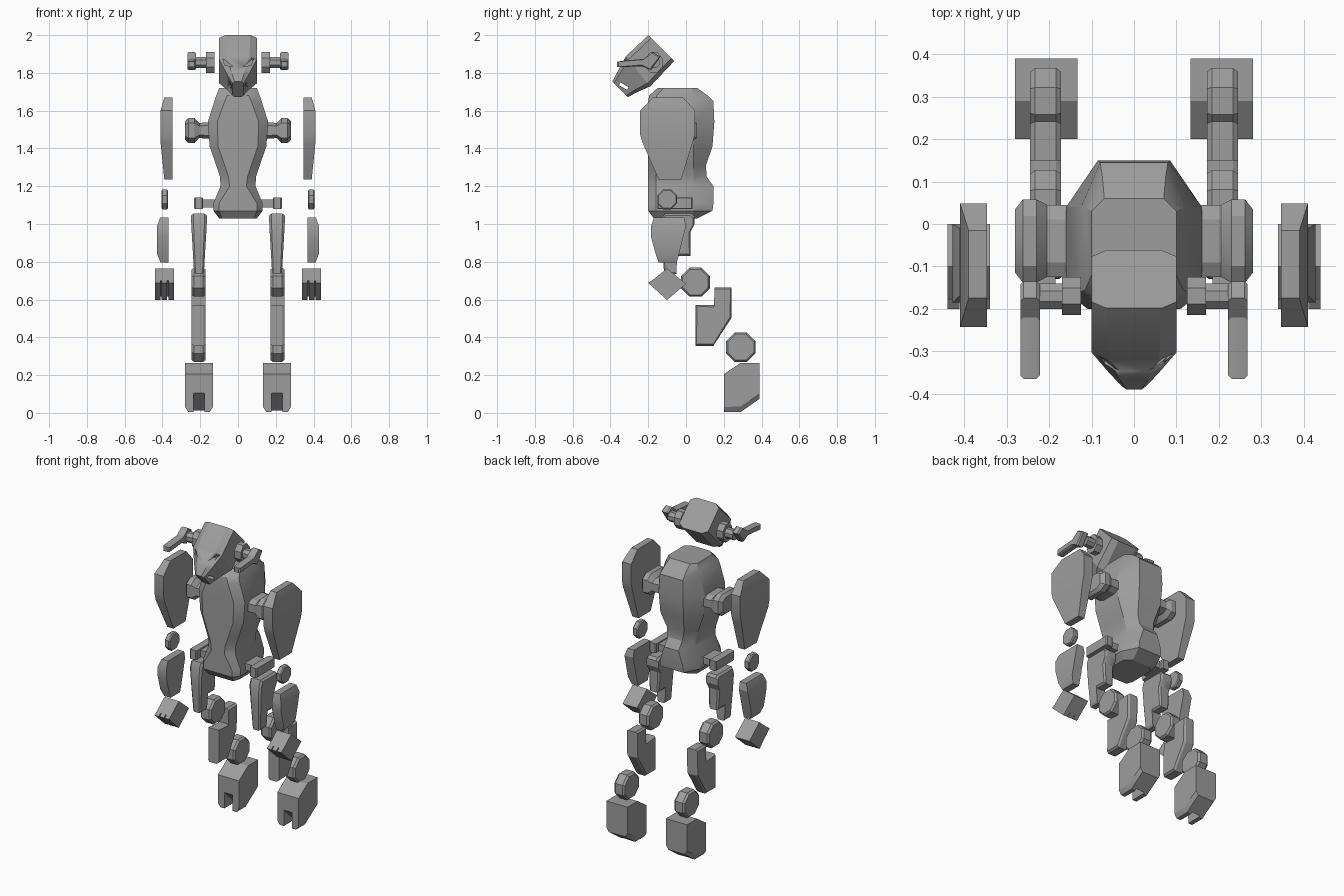
import bpy, bmesh, math
from mathutils import Vector

if "Cube" in bpy.data.objects:
    bpy.data.objects.remove(bpy.data.objects["Cube"])

grey = bpy.data.materials.new("grey_metal")
grey.diffuse_color = (0.34, 0.34, 0.34, 1)
grey.use_nodes = True
grey.node_tree.nodes["Principled BSDF"].inputs["Base Color"].default_value = grey.diffuse_color


def loft(name, rings):
    """Closed skin through rings of equal point count."""
    bm = bmesh.new()
    vs = [[bm.verts.new(p) for p in r] for r in rings]
    n = len(rings[0])
    for a, b in zip(vs, vs[1:]):
        for i in range(n):
            j = (i + 1) % n
            bm.faces.new((a[i], a[j], b[j], b[i]))
    bm.faces.new(vs[0][::-1])
    bm.faces.new(vs[-1])
    bmesh.ops.remove_doubles(bm, verts=bm.verts, dist=1e-4)
    bmesh.ops.recalc_face_normals(bm, faces=bm.faces)
    me = bpy.data.meshes.new(name)
    bm.to_mesh(me)
    bm.free()
    ob = bpy.data.objects.new(name, me)
    bpy.context.collection.objects.link(ob)
    me.materials.append(grey)
    bpy.ops.object.select_all(action='DESELECT')
    bpy.context.view_layer.objects.active = ob
    ob.select_set(True)
    bpy.ops.object.shade_smooth_by_angle(angle=math.radians(25))
    return ob


def pair(name, rings):
    """Left and right copies across x = 0."""
    for s, side in ((1, "left"), (-1, "right")):
        loft(f"{side}_{name}", [[(s * x, y, z) for x, y, z in r] for r in rings])


def prism(prof, x0, x1, ch=0.0, inset=0.012, taper=None):
    """Rings of a (y, z) profile run along x, with chamfered ends."""
    c = sum((Vector(p) for p in prof), Vector((0, 0))) / len(prof)
    small = [c + (Vector(p) - c) * (1 - inset / max(0.001, (Vector(p) - c).length)) for p in prof]
    steps = [(x0, small), (x0 + ch, prof), (x1 - ch, prof), (x1, small)] if ch else [(x0, prof), (x1, prof)]
    m = (x0 + x1) / 2
    t = taper or (lambda z: 1)
    return [[(m + (x - m) * t(z), y, z) for y, z in p] for x, p in steps]


def octagon(y, z, ry, rz=None, k=0.414):
    rz = rz or ry
    return [(y + a * ry, z + b * rz) for a, b in
            ((1, k), (k, 1), (-k, 1), (-1, k), (-1, -k), (-k, -1), (k, -1), (1, -k))]


def cut(target, cutter):
    m = target.modifiers.new("cut", 'BOOLEAN')
    m.operation = 'DIFFERENCE'
    m.object = cutter
    m.solver = 'EXACT'
    bpy.context.view_layer.objects.active = target
    bpy.ops.object.modifier_apply(modifier=m.name)
    bpy.data.objects.remove(cutter)


# torso: z, side half width, front half width, back half width, front y, back y
torso = []
for z, wo, wi, wb, yf, yb in (
        (1.03, .10, .085, .06, -.17, .06), (1.07, .13, .10, .08, -.20, .14),
        (1.11, .13, .10, .08, -.20, .145), (1.20, .093, .045, .05, -.20, .145),
        (1.25, .095, .05, .05, -.20, .11), (1.31, .115, .07, .06, -.20, .105),
        (1.41, .15, .105, .08, -.20, .14), (1.54, .16, .11, .085, -.20, .15),
        (1.65, .125, .07, .08, -.20, .145), (1.68, .115, .058, .075, -.195, .115),
        (1.72, .10, .055, .07, -.15, .06)):
    ys, yk = max(yf + .04, -.16), min(.04, yb - .03)
    if z == 1.72:
        ys = -.12
    torso.append([(wi, yf, z), (wo, ys, z), (wo, yk, z), (wb, yb, z),
                  (-wb, yb, z), (-wo, yk, z), (-wo, ys, z), (-wi, yf, z)])
loft("torso", torso)

# head: octagonal rings along an axis sloping forward and down
R = math.sqrt(.5)


def head_pt(x, u, v):
    return (x, -.13 - (u + v) * R, 1.932 + (v - u) * R)


head = []
for u, hv, w, k in ((0, .097, .10, .65), (.165, .102, .10, .6), (.255, .075, .058, .6), (.31, .058, .03, .6)):
    head.append([head_pt(a * w, u + (.02 if b < 0 and .1 < u < .2 else 0), b * hv) for a, b in
                 ((1, .78), (k, 1), (-k, 1), (-1, .78), (-1, -.78), (-k, -1), (k, -1), (1, -.78))])
skull = loft("head", head)

# eye hollows and mouth slot
for s in (1, -1):
    tri = ((.03, 1.835), (.08, 1.875), (.07, 1.84))
    cut(skull, loft("eye_cutter", [[(s * x, y, z) for x, z in tri] for y in (-.5, -.285)]))
slot = [(-.355, 1.735), (-.347, 1.75), (-.305, 1.725), (-.312, 1.71)]
cut(skull, loft("mouth_cutter", prism(slot, -.2, .2)))

# ears: mount, stem and forward-pointing horn
pair("ear_mount", prism(octagon(-.17, 1.855, .045, .055), .125, .17))
pair("ear_stem", prism(octagon(-.17, 1.855, .03, .03), .165, .225))
horn = [(-.365, 1.86), (-.22, 1.875), (-.175, 1.91), (-.135, 1.885), (-.185, 1.815), (-.23, 1.835), (-.365, 1.83)]
pair("ear_horn", prism(horn, .222, .268, .008, .008))

# shoulders: neck flaring into a chamfered cap
pair("shoulder", [[(x, y, z) for y, z in octagon(-.04, 1.495, ry, rz, .6)] for x, ry, rz in
                  ((.14, .085, .045), (.205, .085, .04), (.23, .098, .066), (.262, .098, .066), (.28, .075, .05))])

# arms: (z, front y, back y, outer x) sections
def limb(name, xin, rows):
    pair(name, [[(xin, a, z), (xo, a, z), (xo, b, z), (xin, b, z)] for z, a, b, xo in rows])


limb("upper_arm", .347, ((1.235, -.145, -.025, .39), (1.43, -.23, .035, .41), (1.475, -.243, .048, .41),
                         (1.60, -.243, .048, .41), (1.67, -.175, -.015, .39)))
pair("elbow", prism(octagon(-.10, 1.13, .052), .37, .405, .006, .006))
limb("forearm", .367, ((.795, -.145, -.05, .41), (.84, -.16, -.037, .428), (.93, -.185, -.015, .428),
                       (.99, -.185, 0, .428), (1.035, -.17, -.01, .412)))

# hands: tilted palm with three fingers
pair("palm", prism([(0, .683), (-.10, .765), (-.18, .70), (-.08, .615)], .34, .44))
for i in range(3):
    x = .34 + i * .0355
    pair(f"finger_{i + 1}", prism([(-.178, .703), (-.20, .688), (-.10, .597), (-.078, .617)], x, x + .029))

# hips
pair("hip_stem", prism([(-.11, 1.088), (.01, 1.088), (.01, 1.13), (-.11, 1.13)], .09, .20))
pair("hip_cap", prism([(-.15, 1.08), (.035, 1.08), (.035, 1.14), (-.15, 1.14)], .185, .232, .006, .006))

# legs
thigh = [(-.115, 1.055), (.03, 1.055), (.045, 1.04), (.045, 1.0), (.025, .96), (.025, .83),
         (-.05, .83), (-.05, .735), (-.115, .735), (-.13, .9), (-.13, 1.02)]
pair("thigh", prism(thigh, .165, .248, .012, .012, lambda z: .62 + .38 * min(1, (z - .735) / .27)))
pair("knee", prism(octagon(.05, .692, .077), .172, .245, .012, .01))
shin = [(.15, .665), (.242, .665), (.242, .505), (.145, .355), (.05, .355), (.05, .57), (.15, .57)]
pair("shin", prism(shin, .172, .245, .012, .01))
pair("ankle", prism(octagon(.29, .348, .078), .172, .245, .012, .01))

# feet: chamfered block with a notch between two toes
foot = [(.39, .265), (.39, .075), (.29, .005), (.20, .005), (.20, .205), (.29, .265)]
edge = [(.39, .265), (.39, .10), (.29, .035), (.20, .03), (.20, .205), (.29, .265)]
notch = [(.39, .265), (.39, .075), (.30, .012), (.20, .105), (.20, .205), (.29, .265)]
pair("foot", [[(x, y, z) for y, z in p] for x, p in
              ((.133, edge), (.15, foot), (.178, foot), (.1785, notch),
               (.2345, notch), (.235, foot), (.263, foot), (.28, edge))])
